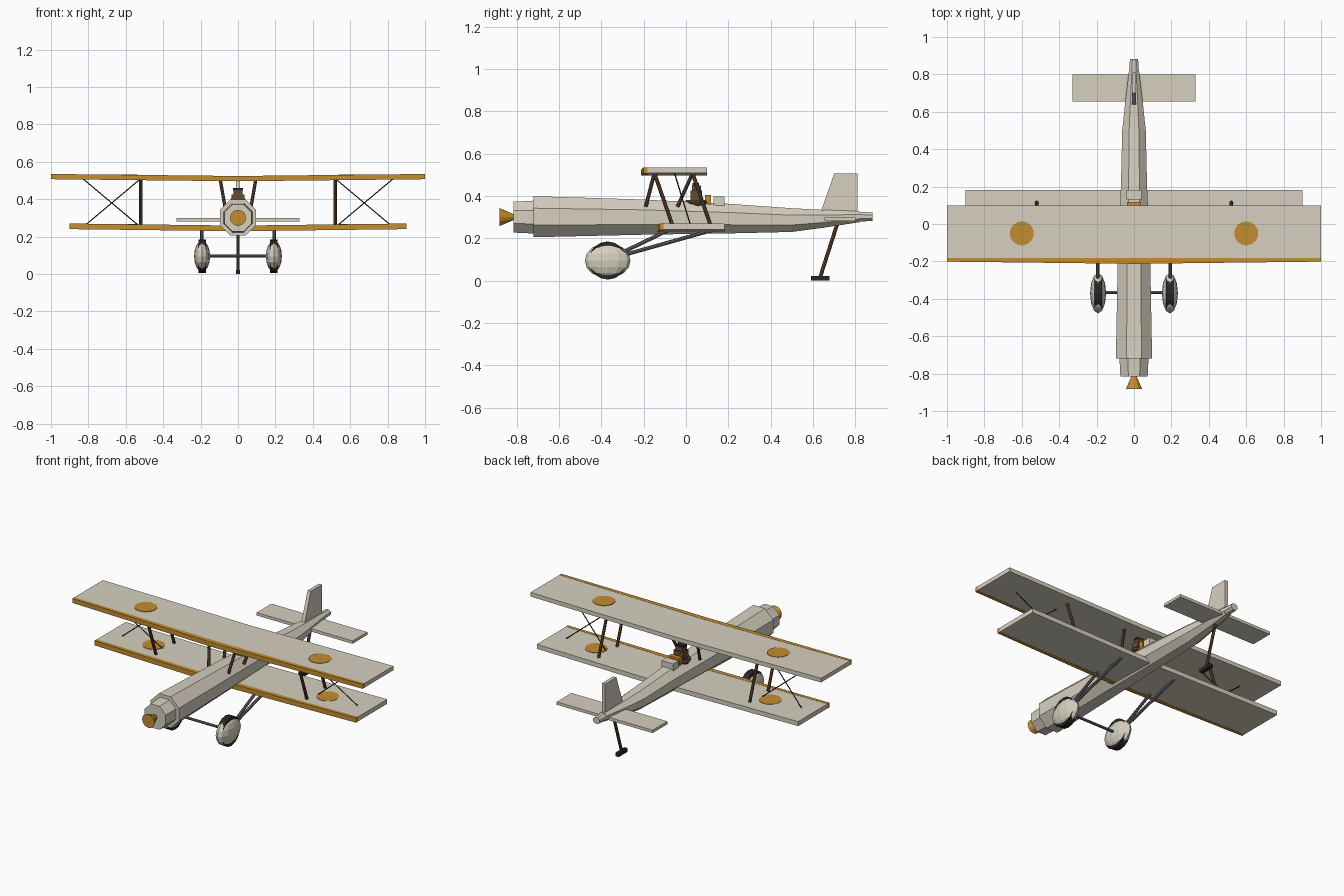
import bpy, bmesh
from math import cos, sin, pi
from mathutils import Vector

if "Cube" in bpy.data.objects:
    bpy.data.objects.remove(bpy.data.objects["Cube"])


def material(name, r, g, b):
    m = bpy.data.materials.new(name)
    m.diffuse_color = (r, g, b, 1)
    m.use_nodes = True
    m.node_tree.nodes["Principled BSDF"].inputs["Base Color"].default_value = m.diffuse_color
    return m


CREAM = material("cream", .68, .63, .53)
GOLD = material("gold", .55, .27, .03)
WOOD = material("wood", .14, .07, .035)
STEEL = material("steel", .15, .15, .18)
BLACK = material("black", .02, .02, .02)


def finish(name, bm, mat):
    bmesh.ops.recalc_face_normals(bm, faces=bm.faces)
    me = bpy.data.meshes.new(name)
    bm.to_mesh(me)
    bm.free()
    me.materials.append(mat)
    ob = bpy.data.objects.new(name, me)
    bpy.context.collection.objects.link(ob)
    return ob


def loft(name, rings, mat):
    """Skin a list of equal-length point loops and cap the ends."""
    bm = bmesh.new()
    vs = [[bm.verts.new(p) for p in r] for r in rings]
    n = len(vs[0])
    for a, b in zip(vs, vs[1:]):
        for i in range(n):
            j = (i + 1) % n
            bm.faces.new((a[i], a[j], b[j], b[i]))
    bm.faces.new(vs[0])
    bm.faces.new(vs[-1])
    return finish(name, bm, mat)


def body(name, stations, n, mat):
    """Stations along y: (y, centre z, half width, half height), flat side up."""
    k = 1 / cos(pi / n)
    rings = [[(w * k * cos((i + .5) * 2 * pi / n), y, z + h * k * sin((i + .5) * 2 * pi / n))
              for i in range(n)] for y, z, w, h in stations]
    return loft(name, rings, mat)


def rod(name, a, b, r, mat, n=8, r2=None):
    a, b = Vector(a), Vector(b)
    bm = bmesh.new()
    bmesh.ops.create_cone(bm, cap_ends=True, segments=n, radius1=r,
                          radius2=r if r2 is None else r2, depth=(b - a).length)
    ob = finish(name, bm, mat)
    ob.location = (a + b) / 2
    ob.rotation_euler = (b - a).to_track_quat('Z', 'Y').to_euler()
    return ob


def box(name, lo, hi, mat):
    (x0, y0, z0), (x1, y1, z1) = lo, hi
    return loft(name, [[(x0, y0, z), (x1, y0, z), (x1, y1, z), (x0, y1, z)] for z in (z0, z1)], mat)


def slab(name, span, y0, y1, z0, z1, sweep, mat):
    """Wing panel with slight dihedral; sweep moves the tips in y."""
    rings = []
    for x in (-span, 0, span):
        d = .011 if x else 0
        s = sweep if x else 0
        rings.append([(x, y0 + s, z0 + d), (x, y1, z0 + d), (x, y1, z1 + d), (x, y0 + s, z1 + d)])
    return loft(name, rings, mat)


# Fuselage, cowl, spinner and tail cone
body("fuselage", [(-.72, .302, .097, .097), (-.2, .3, .087, .083), (.2, .293, .070, .070),
                  (.5, .286, .063, .056), (.65, .292, .047, .042), (.82, .302, .027, .026)], 8, CREAM)
body("cowl", [(-.815, .3, .073, .073), (-.71, .3, .078, .078)], 8, CREAM)
body("tail_cone", [(.8, .302, .027, .024), (.882, .302, .022, .02)], 8, CREAM)
rod("spinner", (0, -.882, .3), (0, -.81, .3), .043, GOLD, 12, .012)

# Wings with gold leading edges and painted discs
for label, span, y0, y1, z0, z1 in (("upper", 1, -.195, .1, .497, .523),
                                    ("lower", .9, -.118, .182, .23, .258)):
    slab(label + "_wing", span, y0, y1, z0, z1, .012, CREAM)
    slab(label + "_leading_edge", span, y0 - .018, y0 + .012, z0 - .001, z1 + .001, .012, GOLD)
    for x in (-.6, .6):
        z = z1 + .0066
        rod(label + "_wing_disc", (x, y0 + .145, z - .004), (x, y0 + .145, z + .003), .064, GOLD, 24)

# Tailplane and fin
box("tailplane", (-.33, .655, .281), (.33, .8, .299), CREAM)
loft("fin", [[(x, .635, .32), (x, .70, .505), (x, .81, .505), (x, .81, .3)]
             for x in (-.011, .011)], CREAM)

# Struts, bracing wires and landing gear on both sides
for s in (-1, 1):
    for y, yl, yc in ((-.15, -.06, -.19), (.03, .12, -.04)):
        rod("wing_strut", (s * .52, y, .51), (s * .52, yl, .25), .009, WOOD)
        rod("cabane_strut", (s * .095, y, .505), (s * .068, yc, .35), .009, WOOD)
    for a, b in ((.52, .83), (.83, .52)):
        rod("bracing_wire", (s * a, -.055, .51), (s * b, .025, .25), .003, BLACK, 6)
    for y in (-.08, .13):
        rod("gear_leg", (s * .193, -.37, .1), (s * .193, y, .24), .009, STEEL)
    rod("tyre", (s * .192 - .02, -.37, .095), (s * .192 + .02, -.37, .095), .09, BLACK, 16)
    bm = bmesh.new()
    bmesh.ops.create_uvsphere(bm, u_segments=12, v_segments=8, radius=1)
    spat = finish("wheel_spat", bm, CREAM)
    spat.scale = (.043, .108, .083)
    spat.location = (s * .192, -.37, .095)
rod("axle", (-.19, -.365, .097), (.19, -.365, .097), .008, STEEL)

# Cockpit rim, seated figure and headrest
bpy.ops.mesh.primitive_torus_add(major_segments=12, minor_segments=6, major_radius=.05,
                                 minor_radius=.011, location=(0, .055, .371))
rim = bpy.context.object
rim.name = "cockpit_rim"
rim.data.materials.append(WOOD)
rod("cockpit_floor", (0, .055, .35), (0, .055, .372), .05, BLACK, 12)
box("torso", (-.034, .022, .36), (.034, .075, .425), WOOD)
box("head", (-.025, .028, .42), (.025, .07, .45), WOOD)
box("cap", (-.027, .03, .447), (.027, .062, .46), BLACK)
box("seat_back", (-.038, .09, .36), (.038, .118, .405), GOLD)
box("headrest", (-.04, .13, .35), (.04, .183, .398), CREAM)

# Tail skid
rod("skid_strut", (0, .715, .27), (0, .635, .02), .009, WOOD)
box("skid_pad", (-.012, .59, 0), (.012, .678, .022), BLACK)
